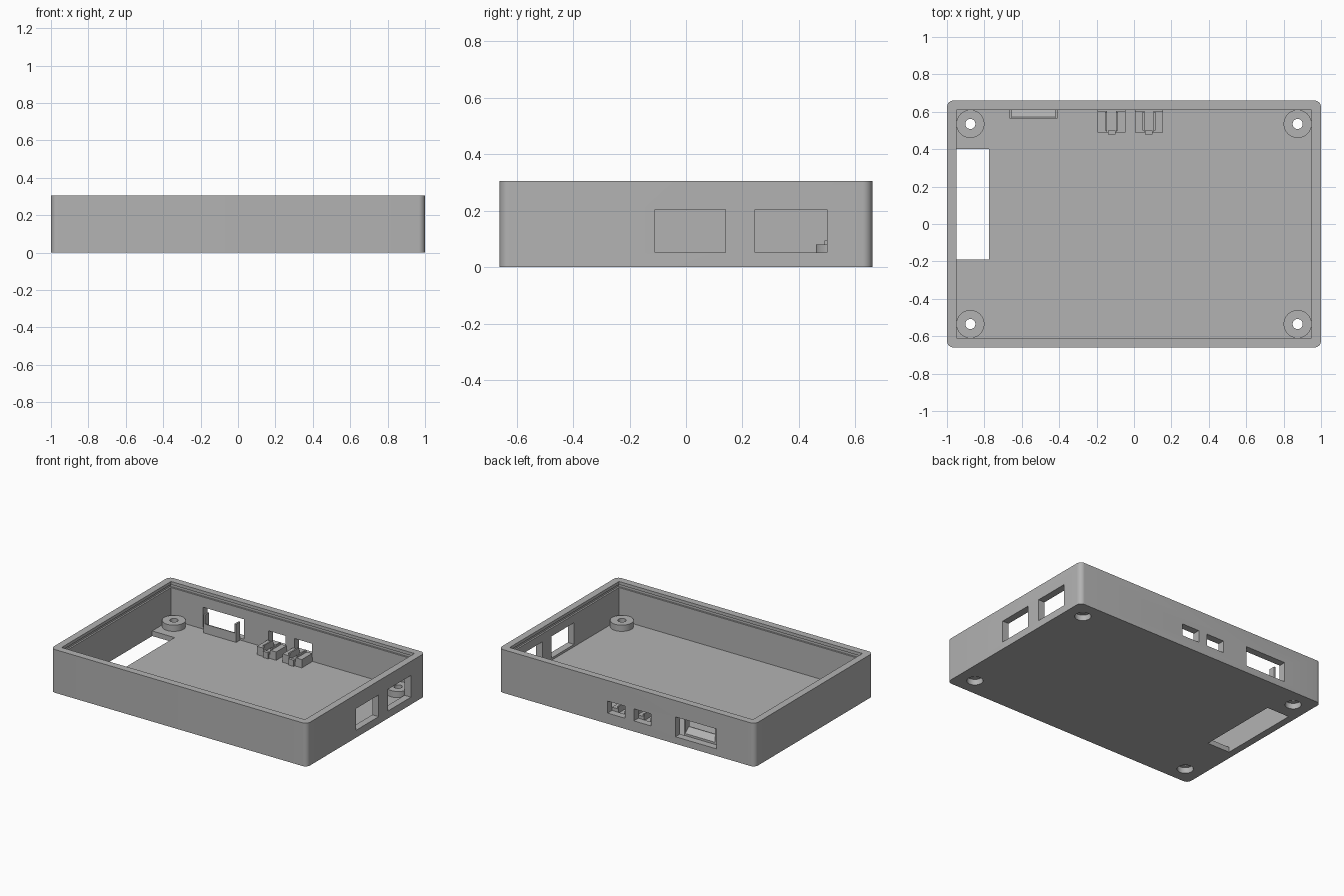
import bpy, bmesh, math

if "Cube" in bpy.data.objects:
    bpy.data.objects.remove(bpy.data.objects["Cube"])

WALL, FLOOR, TOP = 0.05, 0.036, 0.305
HX, HY = 1.0, 0.66

grey = bpy.data.materials.new("plain_grey")
grey.diffuse_color = (0.45, 0.45, 0.45, 1)
grey.use_nodes = True
grey.node_tree.nodes["Principled BSDF"].inputs["Base Color"].default_value = grey.diffuse_color


def finish(bm, name):
    bmesh.ops.recalc_face_normals(bm, faces=bm.faces)
    me = bpy.data.meshes.new(name)
    bm.to_mesh(me)
    bm.free()
    me.materials.append(grey)
    ob = bpy.data.objects.new(name, me)
    bpy.context.collection.objects.link(ob)
    return ob


def box(name, x0, x1, y0, y1, z0, z1, radius=0):
    bm = bmesh.new()
    bmesh.ops.create_cube(bm, size=1)
    for v in bm.verts:
        v.co.x = x1 if v.co.x > 0 else x0
        v.co.y = y1 if v.co.y > 0 else y0
        v.co.z = z1 if v.co.z > 0 else z0
    if radius:
        upright = [e for e in bm.edges
                   if abs(e.verts[0].co.z - e.verts[1].co.z) > 1e-4]
        bmesh.ops.bevel(bm, geom=upright, offset=radius, segments=8,
                        profile=0.5, affect='EDGES')
    return finish(bm, name)


def cylinder(name, x, y, r, z0, z1):
    bm = bmesh.new()
    bmesh.ops.create_cone(bm, cap_ends=True, segments=48, radius1=r,
                          radius2=r, depth=z1 - z0)
    bmesh.ops.translate(bm, verts=bm.verts, vec=(x, y, (z0 + z1) / 2))
    return finish(bm, name)


def prism_x(name, x0, x1, profile):
    # profile of (y, z) points extruded along x
    bm = bmesh.new()
    face = bm.faces.new([bm.verts.new((x0, y, z)) for y, z in profile])
    new = bmesh.ops.extrude_face_region(bm, geom=[face])["geom"]
    bmesh.ops.translate(bm, vec=(x1 - x0, 0, 0),
                        verts=[g for g in new if isinstance(g, bmesh.types.BMVert)])
    return finish(bm, name)


def cut(target, cutters):
    bpy.context.view_layer.objects.active = target
    for c in cutters:
        m = target.modifiers.new("cut", 'BOOLEAN')
        m.operation, m.solver, m.object = 'DIFFERENCE', 'EXACT', c
        bpy.ops.object.modifier_apply(modifier=m.name)
    for c in cutters:
        bpy.data.objects.remove(c)


def smooth(ob):
    bpy.ops.object.select_all(action='DESELECT')
    ob.select_set(True)
    bpy.context.view_layer.objects.active = ob
    bpy.ops.object.shade_smooth_by_angle(angle=math.radians(30))


# Tray shell with rounded corners, cavity and lid groove
tray = box("tray_shell", -HX, HX, -HY, HY, 0, TOP, 0.035)
ix, iy = HX - WALL, HY - WALL
openings = [
    box("cavity", -ix, ix, -iy, iy, FLOOR, 0.5),
    box("lid_groove", -ix - .012, ix + .012, -iy - .012, iy + .012, 0.262, 0.283),
    box("card_slot", -ix, -0.775, -0.19, 0.4, -0.1, 0.1),
    box("port_right_a", 0.9, 1.1, -0.11, 0.14, 0.052, 0.205),
    box("port_right_b", 0.9, 1.1, 0.245, 0.50, 0.052, 0.205),
    box("port_back_wide", -0.70, -0.38, 0.58, 0.7, 0.05, 0.19),
    box("port_back_a", -0.19, -0.055, 0.58, 0.7, 0.075, 0.16),
    box("port_back_b", 0.015, 0.15, 0.58, 0.7, 0.075, 0.16),
]
corners = [(sx * 0.875, sy * 0.535) for sx in (-1, 1) for sy in (-1, 1)]


def screw_cutters(x, y):
    return [cylinder("screw_hole", x, y, 0.027, -0.1, 0.2),
            cylinder("screw_recess", x, y, 0.052, -0.1, 0.04)]


for x, y in corners:
    openings += screw_cutters(x, y)
cut(tray, openings)
smooth(tray)

# Screw bosses
for x, y in corners:
    boss = cylinder("screw_boss", x, y, 0.075, FLOOR, 0.08)
    cut(boss, screw_cutters(x, y))
    smooth(boss)

# Wide connector holder: sloped ledge with a thin post at each end
prism_x("wide_holder_ledge", -0.665, -0.41,
        [(0.565, FLOOR), (0.61, FLOOR), (0.61, 0.065), (0.572, 0.10), (0.565, 0.10)])
for x in (-0.665, -0.422):
    box("wide_holder_post", x, x + 0.012, 0.565, 0.61, FLOOR, 0.165)

# Pair of small switch holders: base, side blocks, centre channel, front stop
for x in (-0.195, 0.005):
    box("switch_holder_base", x, x + 0.15, 0.49, 0.61, FLOOR, 0.065)
    box("switch_holder_side", x, x + 0.05, 0.49, 0.605, 0.065, 0.095)
    box("switch_holder_side", x + 0.10, x + 0.15, 0.49, 0.605, 0.065, 0.095)
    box("switch_holder_stop", x + 0.055, x + 0.095, 0.478, 0.50, FLOOR, 0.08)
    for px in (x + 0.04, x + 0.10):
        box("switch_holder_rail", px, px + 0.01, 0.50, 0.60, 0.095, 0.11)
